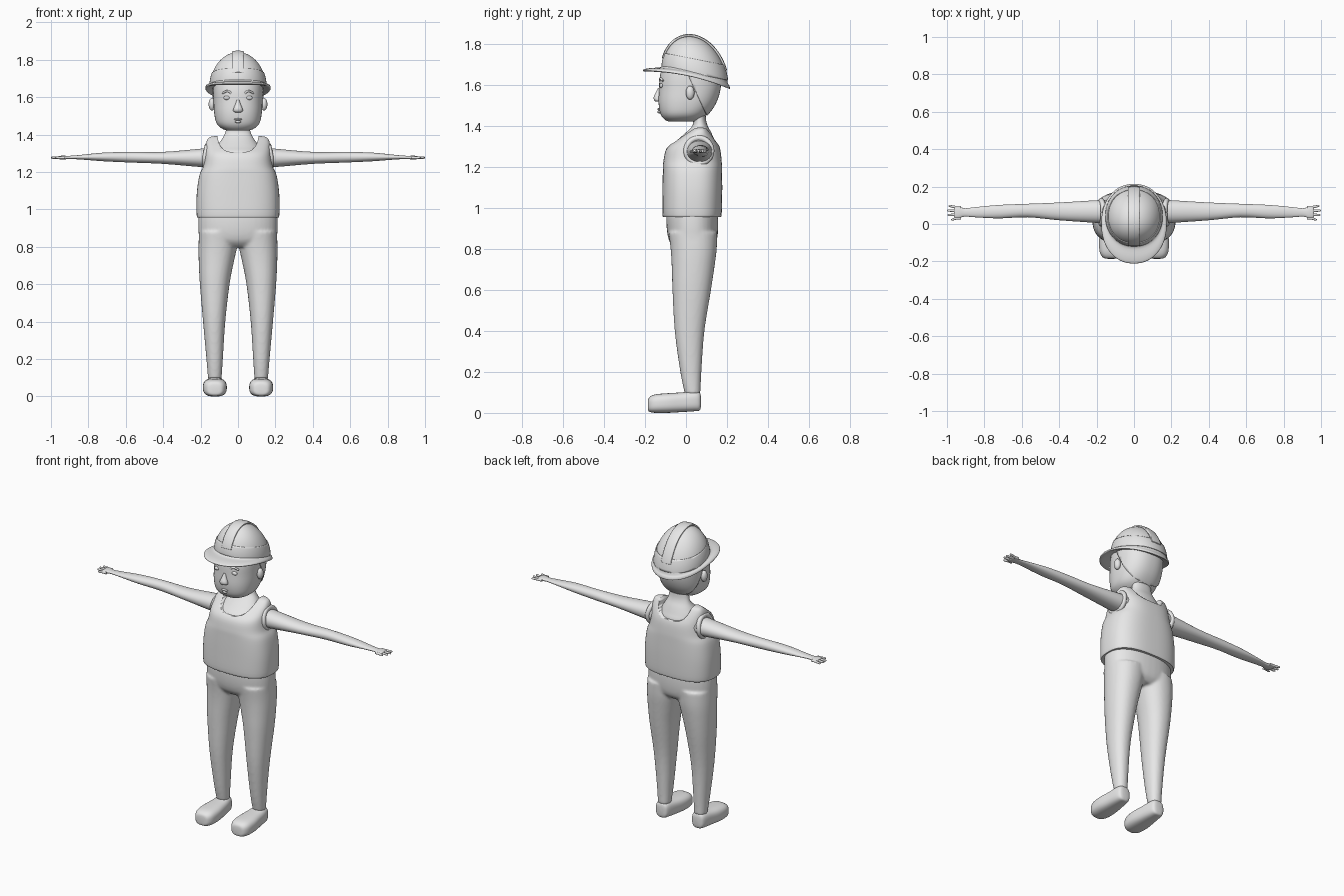
import bpy, bmesh, math
from mathutils import Vector

cube = bpy.data.objects.get("Cube")
if cube:
    bpy.data.objects.remove(cube, do_unlink=True)

grey = bpy.data.materials.new("light_grey")
grey.use_nodes = True
grey.diffuse_color = (0.8, 0.8, 0.8, 1)
grey.node_tree.nodes["Principled BSDF"].inputs["Base Color"].default_value = (0.8, 0.8, 0.8, 1)


def finish(bm, name, mirror=False, angle=50):
    """Turn a bmesh into a smooth shaded object, optionally mirrored in x."""
    bmesh.ops.recalc_face_normals(bm, faces=bm.faces)
    mesh = bpy.data.meshes.new(name)
    bm.to_mesh(mesh)
    bm.free()
    mesh.materials.append(grey)
    ob = bpy.data.objects.new(name, mesh)
    bpy.context.collection.objects.link(ob)
    bpy.ops.object.select_all(action="DESELECT")
    bpy.context.view_layer.objects.active = ob
    ob.select_set(True)
    bpy.ops.object.shade_smooth_by_angle(angle=math.radians(angle))
    if mirror:
        ob.modifiers.new("Mirror", "MIRROR").use_mirror_merge = False
    return ob


def smooth_keys(keys, sub):
    """Catmull-Rom interpolation through the section keys."""
    k = [Vector(v) for v in keys]
    k = [k[0]] + k + [k[-1]]
    out = []
    for a, b, c, d in zip(k, k[1:], k[2:], k[3:]):
        for i in range(sub):
            t = i / sub
            out.append(0.5 * (2 * b + (c - a) * t + (2 * a - 5 * b + 4 * c - d) * t * t
                              + (3 * b - a - 3 * c + d) * t ** 3))
    return out + [k[-1]]


def add_loft(bm, keys, axis="z", p=2.0, n=40, sub=4, warp=None):
    """Loft superellipses; each key is (position, low a, high a, low b, high b)."""
    rings = []
    for t, a0, a1, b0, b1 in smooth_keys(keys, sub):
        ring = []
        for i in range(n):
            ang = 2 * math.pi * (i + 0.5) / n
            c, s = math.cos(ang), math.sin(ang)
            a = (a0 + a1) / 2 + (a1 - a0) / 2 * math.copysign(abs(c) ** (2 / p), c)
            b = (b0 + b1) / 2 + (b1 - b0) / 2 * math.copysign(abs(s) ** (2 / p), s)
            co = {"z": (a, b, t), "x": (t, a, b), "y": (a, t, b)}[axis]
            ring.append(bm.verts.new(warp(*co) if warp else co))
        rings.append(ring)
    for r, q in zip(rings, rings[1:]):
        for i in range(n):
            j = (i + 1) % n
            bm.faces.new((r[i], r[j], q[j], q[i]))
    bm.faces.new(rings[0])
    bm.faces.new(rings[-1])


def loft(name, keys, mirror=False, **kw):
    bm = bmesh.new()
    add_loft(bm, keys, **kw)
    return finish(bm, name, mirror)


def sym(rows):
    """Sections symmetric in x: (z, half width, y front, y back)."""
    return [(z, -w, w, f, b) for z, w, f, b in rows]


def ellipsoid(name, loc, size, mirror=False):
    bm = bmesh.new()
    bmesh.ops.create_uvsphere(bm, u_segments=20, v_segments=12, radius=1)
    for v in bm.verts:
        v.co = Vector(loc) + Vector(a * b for a, b in zip(v.co, size))
    return finish(bm, name, mirror)


def raised_panel(name, src, planes, thickness):
    """Raised copy of part of a surface, trimmed by planes (point, outward normal)."""
    bm = bmesh.new()
    bm.from_mesh(src.data)
    for co, no in planes:
        bmesh.ops.bisect_plane(bm, geom=bm.verts[:] + bm.edges[:] + bm.faces[:],
                               plane_co=co, plane_no=no, clear_outer=True)
    ob = finish(bm, name)
    mod = ob.modifiers.new("Solidify", "SOLIDIFY")
    mod.thickness, mod.offset = thickness, 1
    return ob


def tube(name, pts, r, cyclic=False):
    """Mirrored round tube following points."""
    cu = bpy.data.curves.new(name, "CURVE")
    cu.dimensions, cu.bevel_depth, cu.bevel_resolution = "3D", r, 3
    cu.use_fill_caps = True
    sp = cu.splines.new("POLY")
    sp.points.add(len(pts) - 1)
    for q, co in zip(sp.points, pts):
        q.co = (*co, 1)
    sp.use_cyclic_u = cyclic
    tmp = bpy.data.objects.new(name, cu)
    bm = bmesh.new()
    bpy.context.collection.objects.link(tmp)
    bpy.context.view_layer.update()
    bm.from_mesh(tmp.evaluated_get(bpy.context.evaluated_depsgraph_get()).to_mesh())
    bpy.data.objects.remove(tmp, do_unlink=True)
    return finish(bm, name, True)


# Trousers: hips and both legs blended into one skin
bm = bmesh.new()
add_loft(bm, sym([(0.80, 0.17, -0.05, 0.12), (0.83, 0.205, -0.078, 0.146), (0.88, 0.211, -0.092, 0.156),
                  (0.95, 0.211, -0.096, 0.157), (1.0, 0.205, -0.09, 0.15)]), p=2.3)
leg = [(0.09, 0.088, 0.160, -0.005, 0.07), (0.2, 0.081, 0.169, -0.028, 0.075), (0.4, 0.068, 0.187, -0.055, 0.09),
       (0.6, 0.045, 0.204, -0.066, 0.122), (0.72, 0.022, 0.21, -0.07, 0.14), (0.80, 0.004, 0.211, -0.075, 0.15),
       (0.88, -0.01, 0.209, -0.085, 0.153)]
add_loft(bm, leg, p=2.2)
add_loft(bm, [(z, -b, -a, f, k) for z, a, b, f, k in leg], p=2.2)
trousers = finish(bm, "trousers")
mod = trousers.modifiers.new("Blend", "REMESH")
mod.mode, mod.voxel_size, mod.use_smooth_shade = "VOXEL", 0.008, True
mod = trousers.modifiers.new("Soften", "SMOOTH")
mod.factor, mod.iterations = 0.5, 6

# Shoes
loft("shoe", [(-0.186, 0.105, 0.14, 0.02, 0.05), (-0.18, 0.082, 0.165, 0.006, 0.075), (-0.15, 0.064, 0.183, 0.0, 0.09),
              (-0.09, 0.06, 0.187, 0.0, 0.096), (-0.02, 0.068, 0.178, 0.004, 0.1), (0.04, 0.078, 0.17, 0.008, 0.106),
              (0.066, 0.088, 0.16, 0.012, 0.1), (0.073, 0.105, 0.143, 0.03, 0.08)], mirror=True, axis="y", p=2.8)

# Vest with a scooped neckline
vest = loft("vest", sym([(0.958, 0.19, -0.08, 0.14), (0.957, 0.212, -0.105, 0.165), (0.968, 0.221, -0.115, 0.174),
                         (1.08, 0.221, -0.115, 0.177), (1.18, 0.207, -0.113, 0.176), (1.23, 0.186, -0.11, 0.174),
                         (1.29, 0.176, -0.095, 0.166), (1.33, 0.173, -0.05, 0.148), (1.365, 0.167, 0.0, 0.125),
                         (1.385, 0.152, 0.03, 0.108), (1.392, 0.12, 0.05, 0.09)]), p=2.7, n=56)
cutter = loft("neck_cutter", [(-0.3, -0.112, 0.112, 1.305, 1.6), (0.3, -0.112, 0.112, 1.305, 1.6)],
              axis="y", p=3.2, sub=1)
cutter.hide_render = True
mod = vest.modifiers.new("Neckline", "BOOLEAN")
mod.operation, mod.object, mod.solver = "DIFFERENCE", cutter, "EXACT"
bpy.context.view_layer.objects.active = vest
bpy.ops.object.modifier_apply(modifier="Neckline")
bpy.data.objects.remove(cutter, do_unlink=True)
turn = [2 * math.pi * i / 32 for i in range(32)]
tube("armhole_rim", [(0.176 - 0.12 * max(0, math.sin(a)) * 0.1, 0.063 + 0.062 * math.cos(a), 1.279 + 0.062 * math.sin(a))
                     for a in turn], 0.014, True)

# Neck and upper chest
loft("neck", sym([(1.24, 0.13, -0.085, 0.15), (1.30, 0.125, -0.078, 0.152), (1.335, 0.114, -0.038, 0.138),
                  (1.37, 0.09, 0.002, 0.122), (1.40, 0.072, 0.03, 0.106), (1.43, 0.064, 0.035, 0.098),
                  (1.48, 0.062, 0.03, 0.095)]), p=2.2)

# Arms and fingers
loft("arm", [(0.13, 0.004, 0.13, 1.222, 1.33), (0.2, 0.006, 0.127, 1.226, 1.324), (0.4, 0.02, 0.115, 1.243, 1.307),
             (0.57, 0.036, 0.108, 1.25, 1.307), (0.72, 0.03, 0.102, 1.257, 1.303), (0.85, 0.036, 0.09, 1.267, 1.29),
             (0.905, 0.04, 0.084, 1.268, 1.286), (0.935, 0.031, 0.094, 1.267, 1.287), (0.957, 0.032, 0.095, 1.268, 1.285),
             (0.962, 0.045, 0.085, 1.273, 1.28)], mirror=True, axis="x", p=2.1)
for i, tip in enumerate((0.978, 0.997, 1.0, 0.992)):
    y, r = 0.03 + 0.02 * i, 0.007
    dy = 0.004 * (i - 1.5)
    loft("thumb" if i == 0 else "finger", [(x, y + d - w, y + d + w, 1.276 - w, 1.276 + w) for x, d, w in
         ((0.925, 0, r), (0.95, 0, r), (tip - 0.008, dy, r * 0.85), (tip, dy, r * 0.3))],
         mirror=True, axis="x", n=12)

# Head, hair and ears
head = loft("head", sym([(1.421, 0.04, -0.07, 0.04), (1.426, 0.075, -0.097, 0.06), (1.455, 0.112, -0.123, 0.1),
                         (1.51, 0.127, -0.134, 0.14), (1.58, 0.131, -0.132, 0.163), (1.65, 0.131, -0.126, 0.163),
                         (1.72, 0.12, -0.1, 0.15), (1.76, 0.08, -0.05, 0.1)]), p=2.4, n=48)
raised_panel("hair", head, [((0, 0.05, 1.56), (0, -0.22, -0.1))], 0.006)
ellipsoid("ear", (0.139, 0.02, 1.562), (0.018, 0.021, 0.034), True)

# Face
loft("nose", sym([(1.518, 0.012, -0.146, -0.12), (1.524, 0.025, -0.155, -0.12), (1.54, 0.024, -0.158, -0.12),
                  (1.565, 0.013, -0.147, -0.12), (1.585, 0.007, -0.137, -0.12)]), n=20)
ellipsoid("eye", (0.06, -0.12, 1.596), (0.018, 0.01, 0.011), True)
tube("eyebrow", [(0.038 + 0.045 * t, -0.127 + 0.014 * t * t, 1.62 + 0.012 * math.sin(math.pi * t ** 0.8))
                 for t in (i / 8 for i in range(9))], 0.0055)
ellipsoid("upper_lip", (0, -0.131, 1.481), (0.021, 0.009, 0.006))
ellipsoid("lower_lip", (0, -0.13, 1.468), (0.016, 0.01, 0.007))


# Helmet, tipped back with a projecting peak
def tip_back(x, y, z):
    d = y - 0.04
    return x, y, z - 0.24 * d - 0.5 * d * d


dome_rows = []
for i in range(13):
    a = math.radians(7.3 * i)
    c = max(math.cos(a), 0.03)
    dome_rows.append((1.65 + 0.187 * math.sin(a), 0.15 * c, 0.045 - 0.162 * c, 0.045 + 0.158 * c))
dome = loft("helmet_dome", sym(dome_rows), p=2.1, n=48, sub=2, warp=tip_back)
loft("helmet_brim", sym([(1.675, 0.146, -0.115, 0.2), (1.66, 0.154, -0.128, 0.205), (1.653, 0.167, -0.18, 0.211),
                         (1.646, 0.174, -0.208, 0.214), (1.638, 0.174, -0.208, 0.214), (1.637, 0.165, -0.18, 0.207),
                         (1.645, 0.14, -0.12, 0.185)]), p=2.15, n=56, warp=tip_back)
tilt = Vector((0, 0.2, 1))
raised_panel("helmet_band", dome, [((0, 0.04, 1.725), tilt), ((0, 0.04, 1.655), -tilt)], 0.004)
raised_panel("helmet_ridge", dome, [((0.031, 0, 0), (1, 0, 0)), ((-0.031, 0, 0), (-1, 0, 0)),
                                    ((0, 0.04, 1.70), -tilt)], 0.009)
